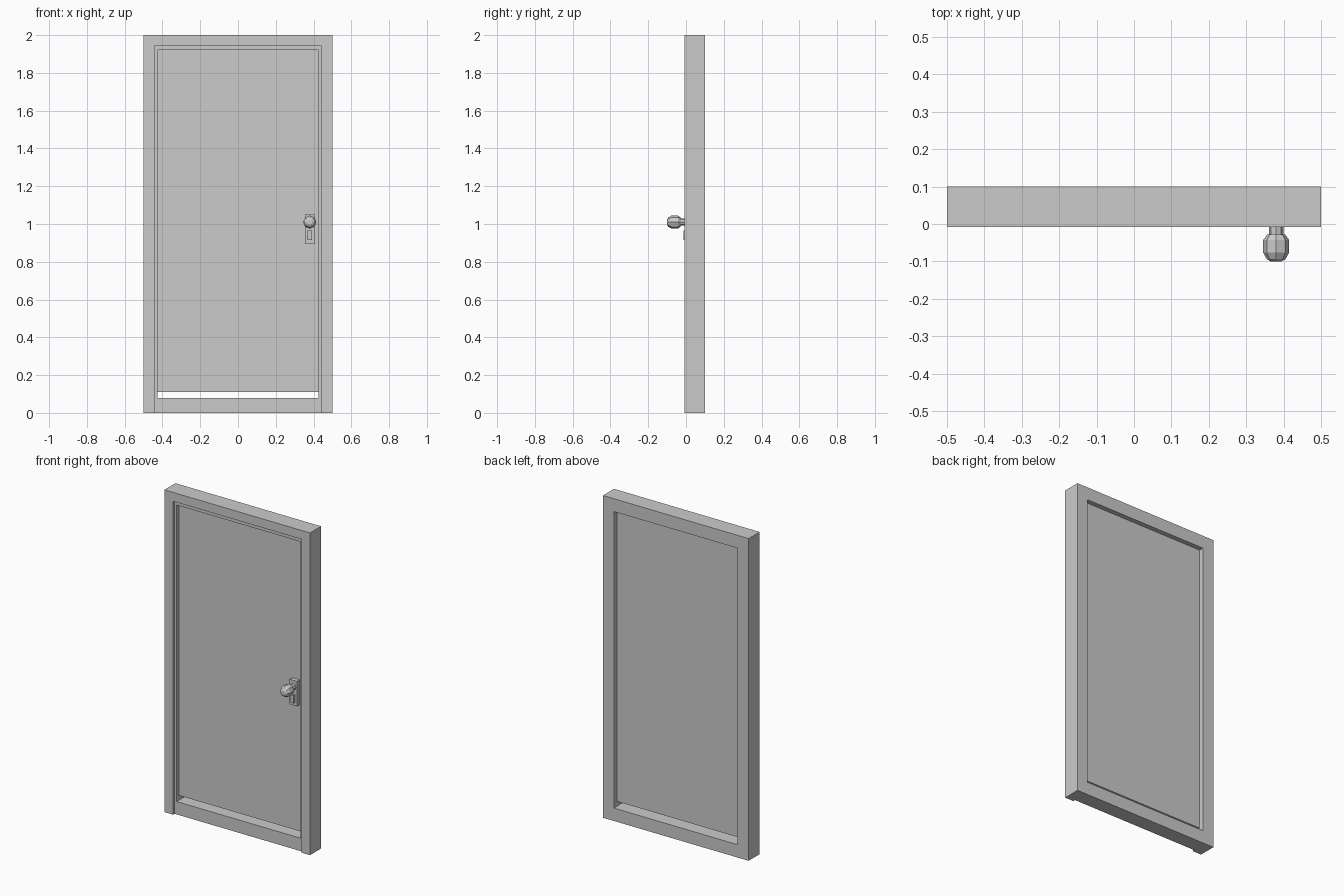
import bpy, bmesh, math
from mathutils import Matrix

if "Cube" in bpy.data.objects:
    bpy.data.objects.remove(bpy.data.objects["Cube"])


def box(name, x, y, z):
    """Axis-aligned box from (min, max) ranges."""
    bm = bmesh.new()
    bmesh.ops.create_cube(bm, size=1)
    for v in bm.verts:
        for i, (lo, hi) in enumerate((x, y, z)):
            v.co[i] = lo if v.co[i] < 0 else hi
    return finish(name, bm)


def finish(name, bm):
    bmesh.ops.recalc_face_normals(bm, faces=bm.faces)
    mesh = bpy.data.meshes.new(name)
    bm.to_mesh(mesh)
    bm.free()
    ob = bpy.data.objects.new(name, mesh)
    bpy.context.collection.objects.link(ob)
    return ob


def cut(ob, cutter):
    """Subtract the cutter and remove it."""
    cutter.hide_render = True
    mod = ob.modifiers.new("cut", 'BOOLEAN')
    mod.operation = 'DIFFERENCE'
    mod.solver = 'EXACT'
    mod.object = cutter
    bpy.context.view_layer.objects.active = ob
    bpy.ops.object.modifier_apply(modifier=mod.name)
    bpy.data.objects.remove(cutter)


def lathe_y(name, profile, cx, cz, sides):
    """Closed solid of revolution about the y axis; profile is (radius, y)."""
    bm = bmesh.new()
    rings = [[bm.verts.new((cx + r * math.cos(2 * math.pi * k / sides), y,
                            cz + r * math.sin(2 * math.pi * k / sides)))
              for k in range(sides)] for r, y in profile]
    for a, b in zip(rings, rings[1:]):
        for k in range(sides):
            n = (k + 1) % sides
            bm.faces.new((a[k], a[n], b[n], b[k]))
    bm.faces.new(rings[0])
    bm.faces.new(rings[-1])
    return finish(name, bm)


# Frame: solid block, front rebate open at the floor, then the doorway
frame = box("door_frame", (-0.5, 0.5), (-0.008, 0.1), (0, 2))
cut(frame, box("rebate_cutter", (-0.44, 0.44), (-0.1, 0.006), (-0.1, 1.945)))
cut(frame, box("opening_cutter", (-0.425, 0.425), (-0.2, 0.2), (0.08, 1.92)))

# Door leaf, with a gap above the sill
box("door_panel", (-0.425, 0.425), (0.027, 0.07), (0.11, 1.92))

# Lock plate and keyhole cover
box("lock_plate", (0.355, 0.405), (0.0, 0.027), (0.895, 1.05))
box("keyhole_cover", (0.369, 0.391), (-0.013, 0.0), (0.915, 0.965))

# Knob with neck
lathe_y("door_knob", [(0.019, 0.0), (0.019, -0.028), (0.024, -0.028),
                      (0.035, -0.043), (0.035, -0.076), (0.025, -0.094),
                      (0.014, -0.1)], 0.38, 1.01, 8)
